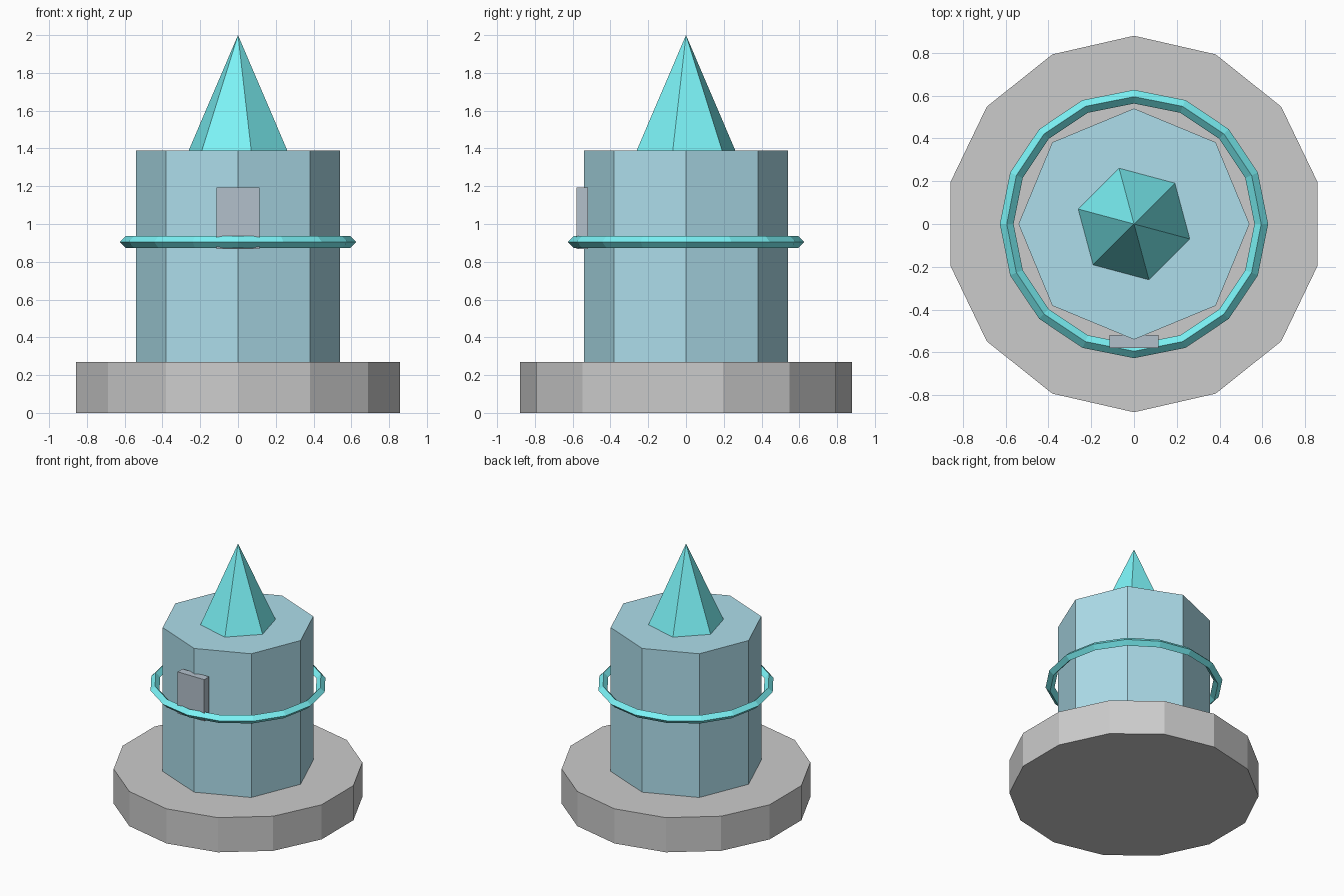
import bpy
import math

if "Cube" in bpy.data.objects:
    bpy.data.objects.remove(bpy.data.objects["Cube"])


def finish(name, color=None):
    ob = bpy.context.object
    ob.name = name
    if color:
        mat = bpy.data.materials.get(color[0]) or bpy.data.materials.new(color[0])
        mat.diffuse_color = (*color[1], 1)
        mat.use_nodes = True
        mat.node_tree.nodes["Principled BSDF"].inputs["Base Color"].default_value = mat.diffuse_color
        ob.data.materials.append(mat)
    return ob


def prism(name, sides, r1, r2, z0, z1, turn=0, color=None):
    bpy.ops.mesh.primitive_cone_add(
        vertices=sides, radius1=r1, radius2=r2, depth=z1 - z0,
        location=(0, 0, (z0 + z1) / 2), rotation=(0, 0, math.radians(turn)))
    return finish(name, color)


BLUE = ("blue", (0.42, 0.73, 0.83))
CYAN = ("cyan", (0.2, 0.9, 0.93))
SLATE = ("slate", (0.45, 0.53, 0.6))

# Wide foot, octagonal tower and pointed spire
prism("base", 14, 0.88, 0.88, 0, 0.27)
prism("tower", 8, 0.54, 0.54, 0.27, 1.39, color=BLUE)
prism("spire", 6, 0.27, 0, 1.39, 2.0, turn=15, color=CYAN)

# Floating ring with a diamond cross-section
bpy.ops.mesh.primitive_torus_add(
    major_segments=16, minor_segments=4, major_radius=0.595, minor_radius=0.032,
    location=(0, 0, 0.905))
finish("ring", CYAN)

# Panel on the front corner
bpy.ops.mesh.primitive_cube_add(size=1, location=(0, -0.55, 1.03))
panel = finish("front_panel", SLATE)
panel.scale = (0.23, 0.06, 0.325)
